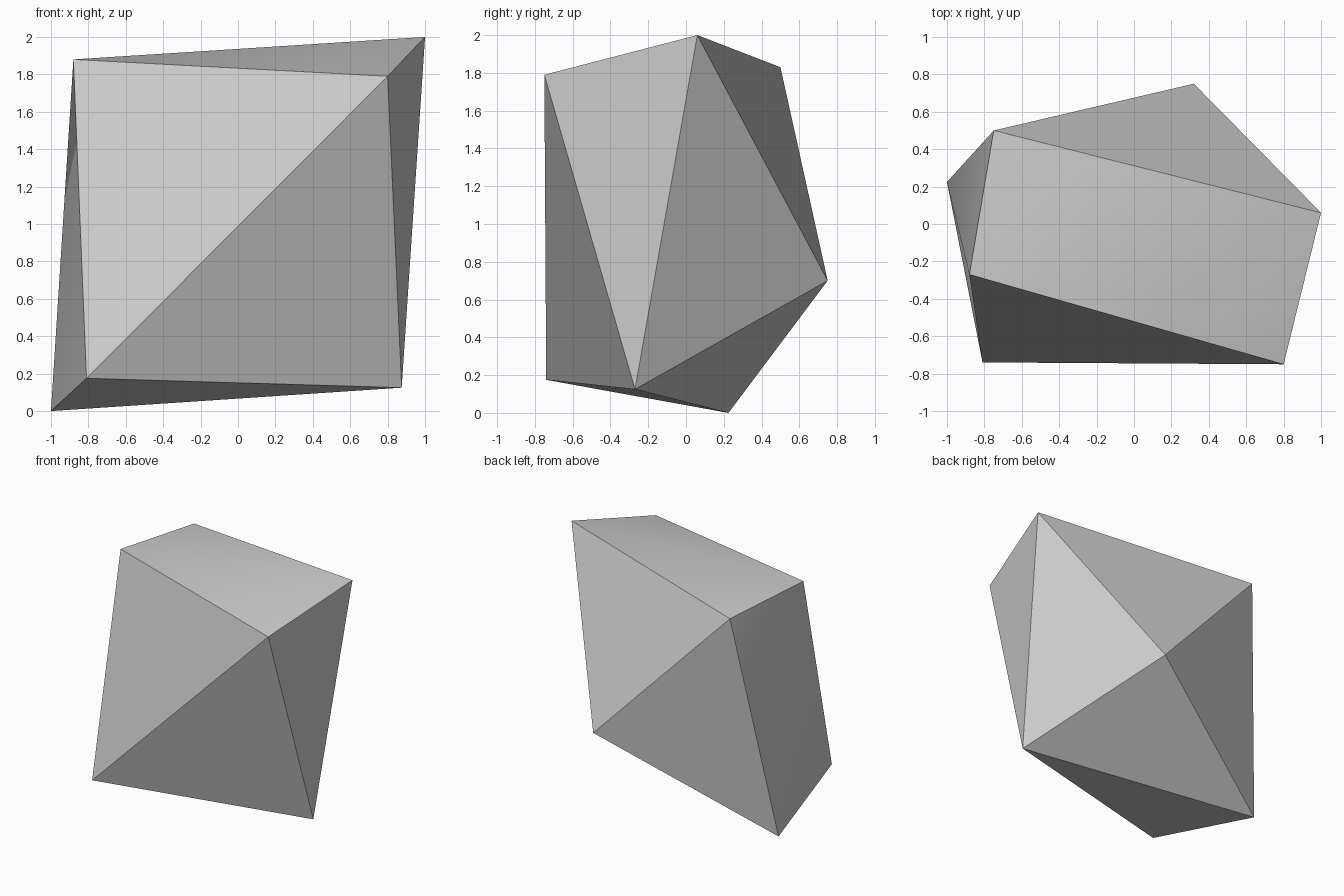
import bpy
import bmesh
import math

cube = bpy.data.objects.get("Cube")
if cube:
    bpy.data.objects.remove(cube, do_unlink=True)

# Stone colour
grey = bpy.data.materials.new("stone_grey")
grey.use_nodes = True
colour = (0.6, 0.6, 0.6, 1)
grey.diffuse_color = colour
grey.node_tree.nodes["Principled BSDF"].inputs["Base Color"].default_value = colour

# Corners of the boulder
top_corners = [(-0.88, -0.27, 1.88), (0.80, -0.75, 1.79), (1.0, 0.06, 2.0), (-0.75, 0.50, 1.83)]
base_corners = [(-0.81, -0.74, 0.175), (0.875, -0.27, 0.125), (-1.0, 0.225, 0.0)]
back_point = (0.32, 0.75, 0.70)

# Faceted boulder wrapped around its corners
bm = bmesh.new()
for corner in top_corners + base_corners + [back_point]:
    bm.verts.new(corner)
bmesh.ops.convex_hull(bm, input=bm.verts)
bmesh.ops.recalc_face_normals(bm, faces=bm.faces)
mesh = bpy.data.meshes.new("boulder")
bm.to_mesh(mesh)
bm.free()
mesh.materials.append(grey)

boulder = bpy.data.objects.new("boulder", mesh)
bpy.context.collection.objects.link(boulder)

# Soften only the shallow ridges
bpy.ops.object.select_all(action="DESELECT")
boulder.select_set(True)
bpy.context.view_layer.objects.active = boulder
bpy.ops.object.shade_smooth_by_angle(angle=math.radians(30))
